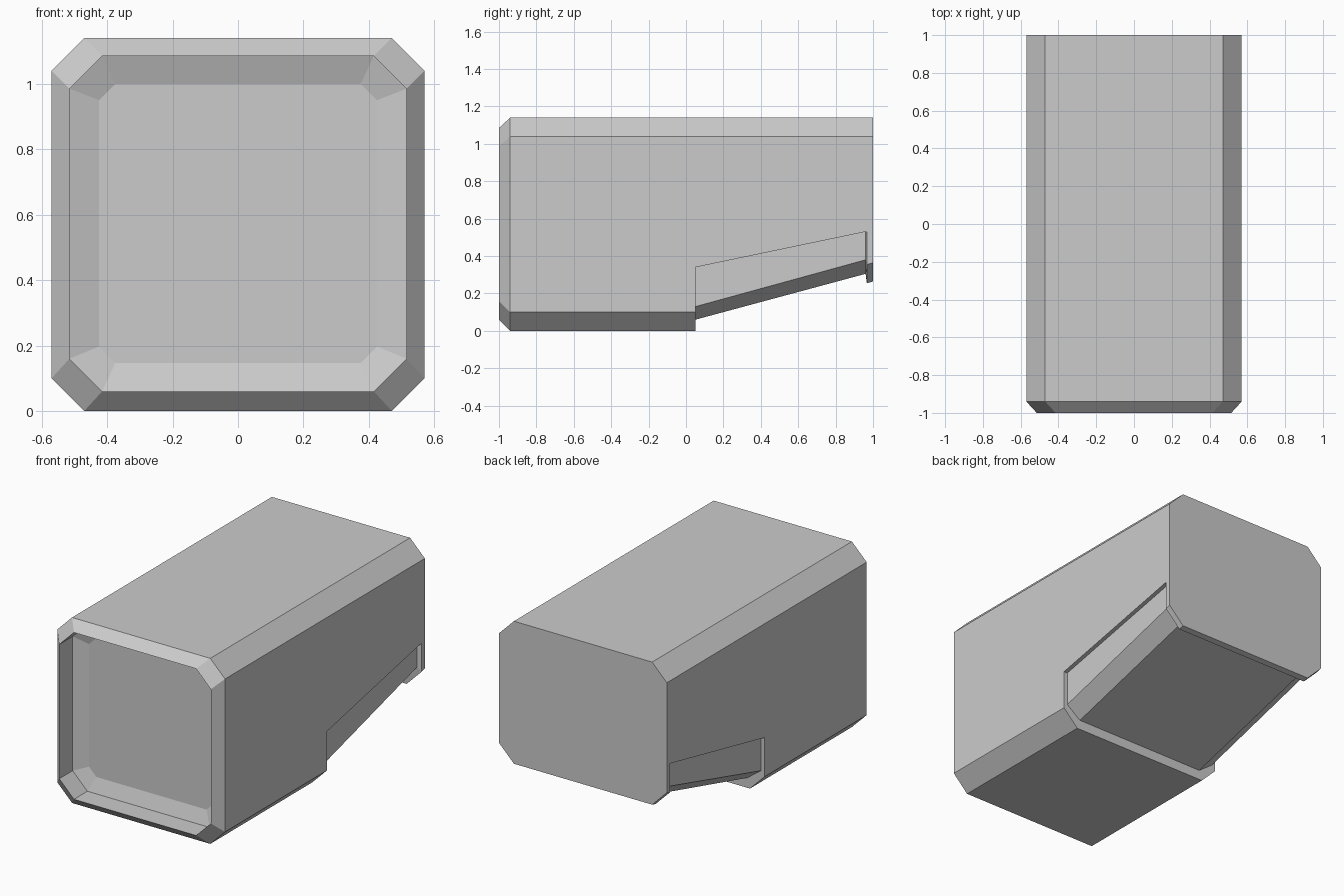
import bpy, bmesh

if "Cube" in bpy.data.objects:
    bpy.data.objects.remove(bpy.data.objects["Cube"])


def section(y, half, top, bottom, corner, ledge=0.34, inset=0.0, low=None, floor=None):
    """Chamfered outline at depth y; inset narrows the sides below the ledge."""
    low = bottom + corner if low is None else low
    floor = half - corner if floor is None else floor
    side = [(half - corner, top), (half, top - corner), (half, ledge),
            (half - inset, ledge), (half - inset, low), (floor, bottom)]
    outline = side + [(-x, z) for x, z in reversed(side)]
    return [(x, y, z) for x, z in outline]


def loft(name, sections):
    bm = bmesh.new()
    rings = [[bm.verts.new(p) for p in s] for s in sections]
    count = len(rings[0])
    for a, b in zip(rings, rings[1:]):
        for i in range(count):
            j = (i + 1) % count
            bm.faces.new((a[i], a[j], b[j], b[i]))
    bm.faces.new(rings[0])
    bm.faces.new(rings[-1])
    bmesh.ops.remove_doubles(bm, verts=bm.verts[:], dist=0.0005)
    bmesh.ops.dissolve_degenerate(bm, edges=bm.edges[:], dist=0.0005)
    bmesh.ops.recalc_face_normals(bm, faces=bm.faces[:])
    mesh = bpy.data.meshes.new(name)
    bm.to_mesh(mesh)
    bm.free()
    obj = bpy.data.objects.new(name, mesh)
    bpy.context.collection.objects.link(obj)
    return obj


loft("monitor_housing", [
    # recessed screen and its sloped surround
    section(-0.84, 0.425, 1.00, 0.147, 0.05),
    section(-0.87, 0.515, 1.085, 0.06, 0.10),
    # bevelled front rim
    section(-1.00, 0.515, 1.085, 0.06, 0.10),
    section(-0.94, 0.57, 1.14, 0.0, 0.10),
    # step into the sloped, inset underside
    section(0.05, 0.57, 1.14, 0.0, 0.10),
    section(0.05, 0.57, 1.14, 0.06, 0.10, 0.34, 0.025, 0.13, 0.45),
    section(0.96, 0.57, 1.14, 0.305, 0.10, 0.53, 0.025, 0.38, 0.45),
    # full-width back lip
    section(0.967, 0.57, 1.14, 0.255, 0.10, 0.53),
    section(1.00, 0.57, 1.14, 0.264, 0.10, 0.54),
])
